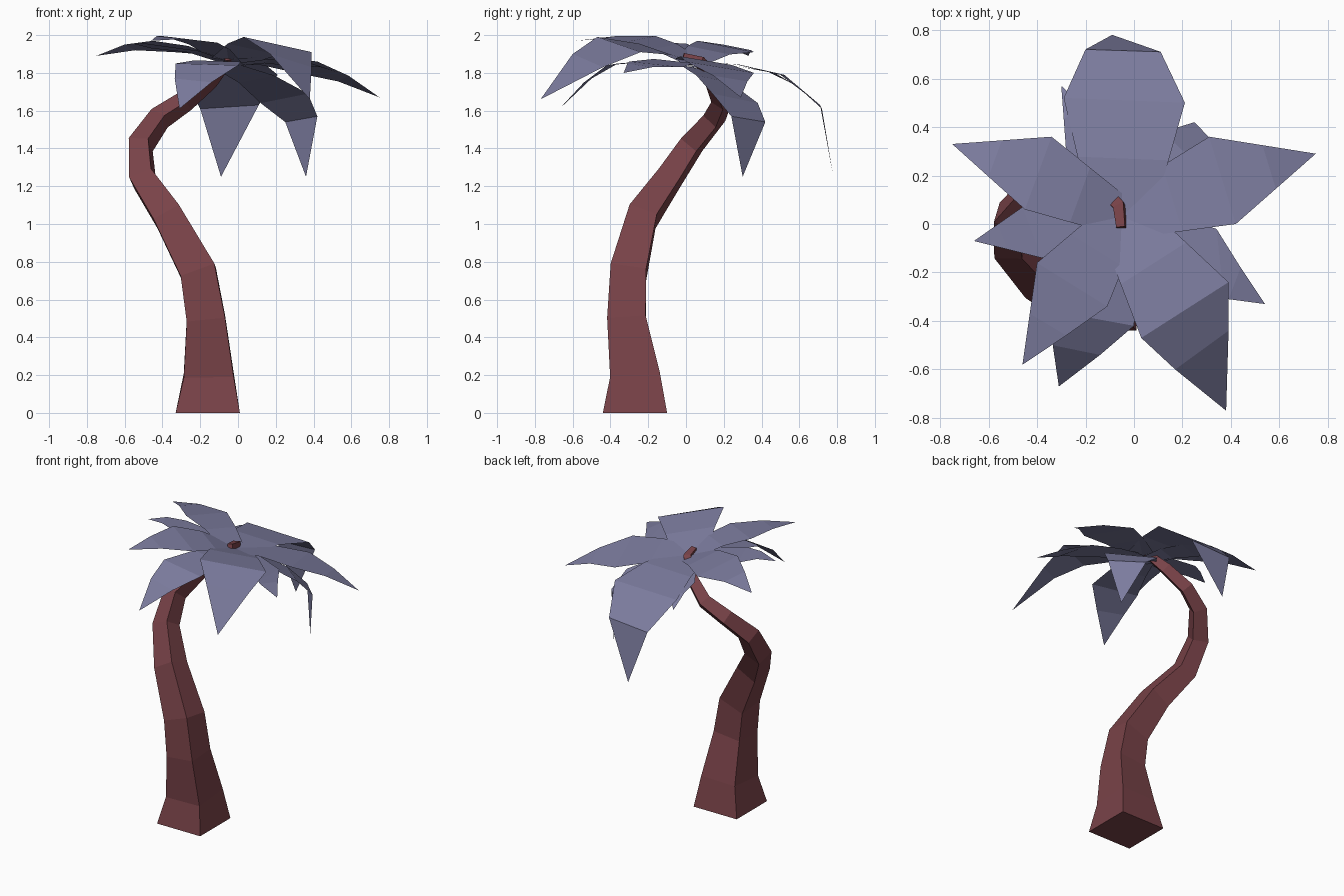
import bpy
import bmesh
from mathutils import Vector as V

if "Cube" in bpy.data.objects:
    bpy.data.objects.remove(bpy.data.objects["Cube"])


def material(name, rgb):
    m = bpy.data.materials.new(name)
    m.diffuse_color = (*rgb, 1)
    m.use_nodes = True
    m.node_tree.nodes["Principled BSDF"].inputs["Base Color"].default_value = m.diffuse_color
    return m


bark = material("bark", (0.19, 0.055, 0.065))
frond = material("frond", (0.2, 0.2, 0.34))


def add_object(name, bm, mat):
    me = bpy.data.meshes.new(name)
    bm.to_mesh(me)
    bm.free()
    me.materials.append(mat)
    bpy.context.collection.objects.link(bpy.data.objects.new(name, me))


# Trunk: tapering square section swept along a bent path (x, y, z, half width)
path = [(-.16, -.27, 0, .17), (-.155, -.27, .2, .132), (-.17, -.315, .5, .102),
        (-.21, -.305, .745, .095), (-.37, -.23, 1.04, .077), (-.505, -.09, 1.24, .062),
        (-.515, .03, 1.42, .054), (-.415, .15, 1.56, .046), (-.28, .19, 1.65, .04),
        (-.15, .145, 1.76, .034), (-.06, .07, 1.865, .024), (-.053, -.015, 1.885, .018)]
pts = [V(p[:3]) for p in path]
bm = bmesh.new()
u, t, prev = V((1, 0, 0)), V((0, 0, 1)), None
for i, p in enumerate(pts):
    if i:
        nt = (pts[min(i + 1, len(pts) - 1)] - pts[i - 1]).normalized()
        u = t.rotation_difference(nt) @ u
        t = nt
    w = t.cross(u)
    ring = [bm.verts.new(p + path[i][3] * (a * u + b * w))
            for a, b in ((-1, -1), (1, -1), (1, 1), (-1, 1))]
    if prev:
        for k in range(4):
            j = (k + 1) % 4
            bm.faces.new((prev[k], prev[j], ring[j], ring[k]))
    else:
        bm.faces.new(ring[::-1])
    prev = ring
bm.faces.new(prev)
add_object("trunk", bm, bark)


# Leaf: flat strip from the crown to its widest edge (left, right), then to a point
def leaf(name, left, right, tip, lower=None, hub_z=1.86):
    hub, l, r, tip = V((-.05, .03, hub_z)), V(left), V(right), V(tip)
    half = (l - r) * .25
    base = (hub + half, hub - half)
    up = V((0, 0, .02))
    mid = (base[0].lerp(l, .5) + up, base[1].lerp(r, .5) + up)
    if lower:
        low = (V(lower[0]), V(lower[1]))
    else:
        low = (l.lerp(tip, .5) + up, r.lerp(tip, .5) + up)
    bm = bmesh.new()
    rows = [[bm.verts.new(c) for c in row] for row in (base, mid, (l, r), low)]
    for a, b in zip(rows, rows[1:]):
        bm.faces.new((a[0], a[1], b[1], b[0]))
    bm.faces.new((*rows[-1], bm.verts.new(tip)))
    bmesh.ops.recalc_face_normals(bm, faces=bm.faces)
    if sum(f.normal.z for f in bm.faces) < 0:
        bmesh.ops.reverse_faces(bm, faces=bm.faces)
    add_object(name, bm, frond)


# Upper leaves
leaf("leaf_back", (-.29, .52, 1.79), (.21, .5, 1.79), (-.09, .78, 1.25),
     ((-.2, .72, 1.61), (.11, .71, 1.63)))
leaf("leaf_right", (.31, .36, 1.80), (.42, 0, 1.86), (.75, .29, 1.67))
leaf("leaf_left", (-.45, .06, 1.97), (-.34, .36, 1.91), (-.75, .33, 1.89))
leaf("leaf_front_right", (.39, -.24, 1.91), (.03, -.47, 1.99), (.38, -.77, 1.66),
     ((.39, -.44, 1.83), (.17, -.6, 1.9)))
leaf("leaf_front_left", (-.11, -.34, 1.96), (-.4, -.16, 1.995), (-.46, -.58, 1.97),
     ((-.28, -.46, 1.98), (-.43, -.37, 1.995)))
# Lower leaves
leaf("leaf_low_front", (0, -.42, 1.84), (-.33, -.36, 1.85), (-.31, -.67, 1.61),
     ((-.14, -.54, 1.75), (-.335, -.5, 1.77)), 1.84)
leaf("leaf_low_left", (-.38, -.14, 1.94), (-.46, .07, 1.93), (-.66, -.07, 1.94), None, 1.85)
leaf("leaf_low_right", (.34, -.02, 1.83), (.37, -.3, 1.86), (.54, -.33, 1.8),
     ((.44, -.18, 1.83), (.39, -.31, 1.85)), 1.84)
leaf("leaf_low_back_right", (.12, .38, 1.64), (.37, .14, 1.69), (.36, .3, 1.25),
     ((.25, .42, 1.54), (.42, .24, 1.57)), 1.83)
leaf("leaf_low_back_left", (-.28, .3, 1.83), (-.09, .37, 1.82), (-.3, .57, 1.74), None, 1.83)
